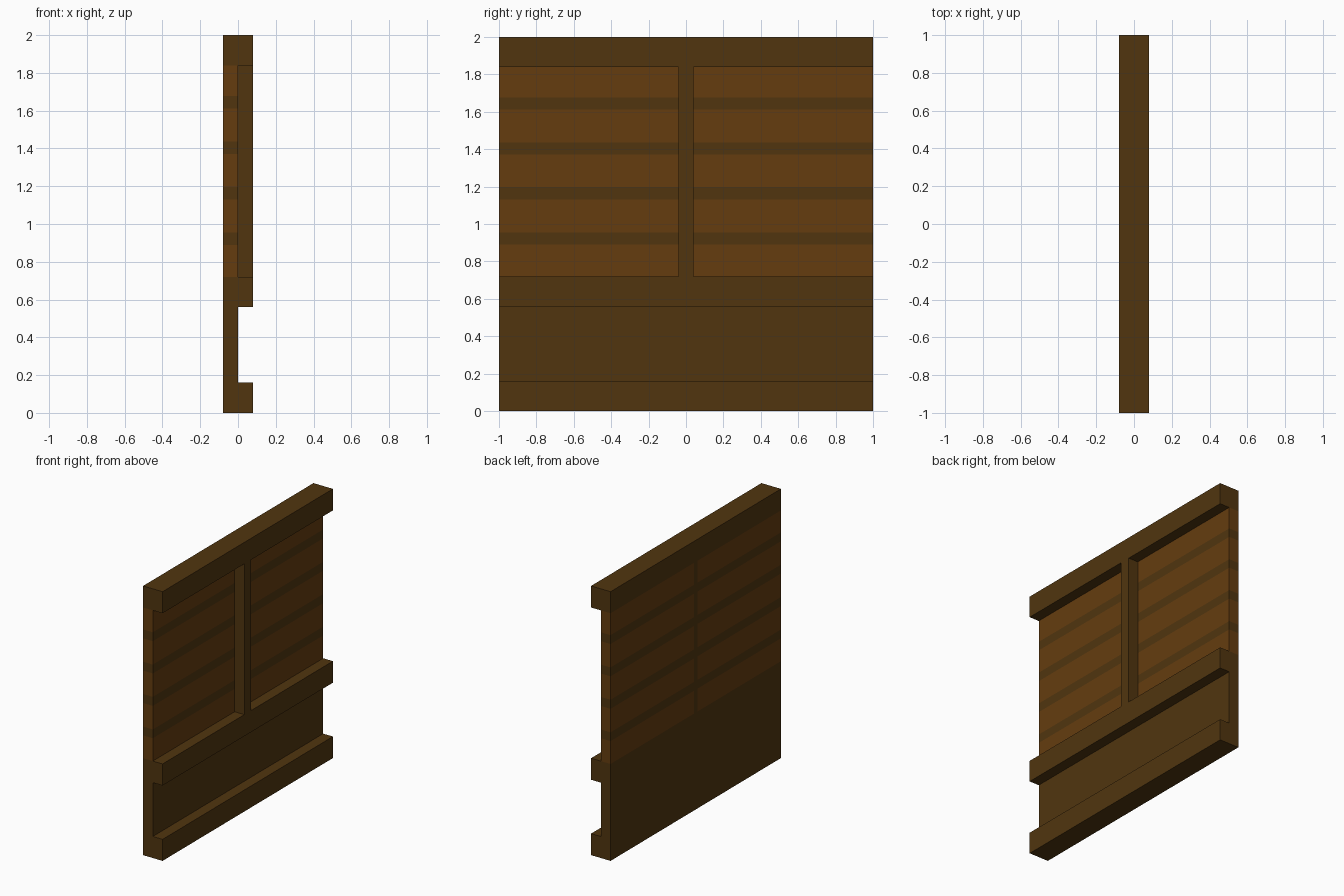
import bpy
import bmesh
from mathutils import Matrix, Vector

cube = bpy.data.objects.get("Cube")
if cube:
    bpy.data.objects.remove(cube, do_unlink=True)


def make_material(name, color):
    mat = bpy.data.materials.new(name)
    mat.use_nodes = True
    mat.diffuse_color = color
    mat.node_tree.nodes["Principled BSDF"].inputs["Base Color"].default_value = color
    return mat


dark_wood = make_material("dark brown wood", (0.082, 0.036, 0.0048, 1))
warm_wood = make_material("warm brown wood", (0.130, 0.046, 0.0048, 1))


def box_mesh(lo, hi):
    lo, hi = Vector(lo), Vector(hi)
    bm = bmesh.new()
    matrix = Matrix.Translation((lo + hi) / 2) @ Matrix.Diagonal((*(hi - lo), 1))
    bmesh.ops.create_cube(bm, size=1, matrix=matrix)
    return bm


def finish(bm, name, materials):
    mesh = bpy.data.meshes.new(name)
    bm.to_mesh(mesh)
    bm.free()
    for mat in materials:
        mesh.materials.append(mat)
    obj = bpy.data.objects.new(name, mesh)
    bpy.context.collection.objects.link(obj)
    return obj


DEPTH = 0.08           # thickness of the panel and of the raised trim
RAIL = 0.16            # rail height
BAY = (0.72, 1.84)     # planked area between the middle and top rails
GAP_HALF = 0.02        # half width of the dark centre strip
GAPS = [(0.89, 0.955), (1.13, 1.197), (1.371, 1.437), (1.611, 1.677)]

# Back panel, cut into plank bands and dark gaps
panel = box_mesh((-DEPTH, -1, 0), (0, 1, 2))
cuts = [((0, 0, z), (0, 0, 1)) for z in (*BAY, *(z for gap in GAPS for z in gap))]
cuts += [((0, y, 0), (0, 1, 0)) for y in (-GAP_HALF, GAP_HALF)]
for point, normal in cuts:
    geom = panel.verts[:] + panel.edges[:] + panel.faces[:]
    bmesh.ops.bisect_plane(panel, geom=geom, plane_co=point, plane_no=normal)

# Planks are warm; gaps, centre strip and lower panel are dark
for face in panel.faces:
    c = face.calc_center_median()
    in_bay = BAY[0] < c.z < BAY[1]
    in_gap = any(lo < c.z < hi for lo, hi in GAPS)
    face.material_index = int(in_bay and not in_gap and abs(c.y) > GAP_HALF)
finish(panel, "plank_panel", [dark_wood, warm_wood])


# Raised trim, left open where it joins the panel
def trim(name, y_half, z0, z1):
    bm = box_mesh((0, -y_half, z0), (DEPTH, y_half, z1))
    hidden = [f for f in bm.faces if f.calc_center_median().x < 0.001]
    bmesh.ops.delete(bm, geom=hidden, context='FACES')
    finish(bm, name, [dark_wood])


for name, z in (("bottom_rail", 0), ("middle_rail", BAY[0] - RAIL), ("top_rail", BAY[1])):
    trim(name, 1, z, z + RAIL)
trim("centre_post", 0.04, *BAY)
